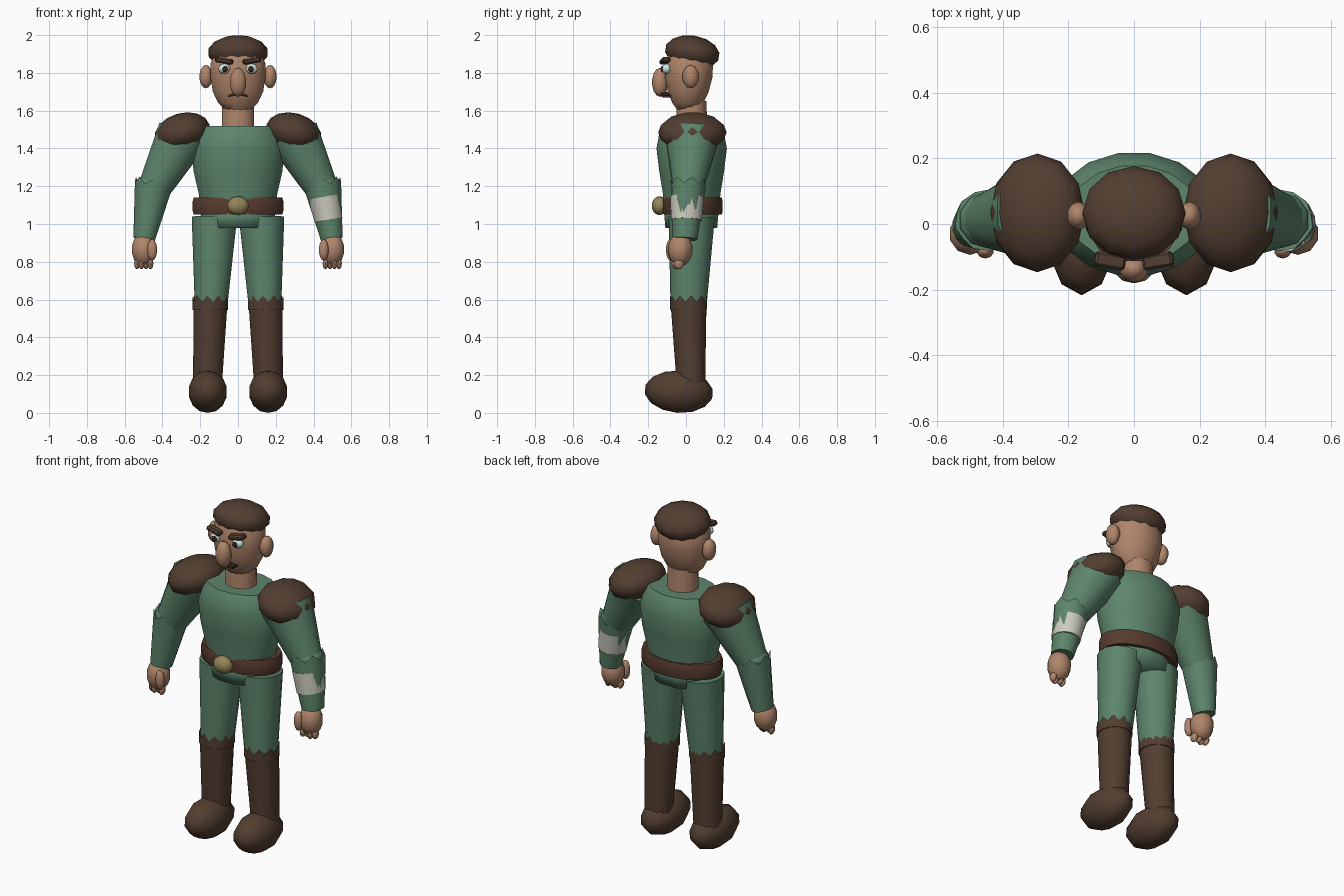
import bpy, bmesh, math
from mathutils import Vector, Matrix

cube = bpy.data.objects.get("Cube")
if cube:
    bpy.data.objects.remove(cube, do_unlink=True)


def colour(name, rgb):
    m = bpy.data.materials.new(name)
    m.use_nodes = True
    m.diffuse_color = (*rgb, 1)
    bsdf = m.node_tree.nodes["Principled BSDF"]
    bsdf.inputs["Base Color"].default_value = (*rgb, 1)
    bsdf.inputs["Roughness"].default_value = 0.9
    return m


GREEN = colour("green cloth", (0.11, 0.235, 0.15))
BROWN = colour("brown leather", (0.085, 0.048, 0.03))
BELT = colour("belt leather", (0.095, 0.044, 0.028))
SKIN = colour("skin", (0.43, 0.235, 0.145))
BAND = colour("pale cloth", (0.60, 0.60, 0.52))
BRASS = colour("brass", (0.30, 0.24, 0.10))
WHITE = colour("eye white", (0.62, 0.80, 0.78))
DARK = colour("dark pupil", (0.035, 0.018, 0.012))


def finish(name, bm, mat, angle=50):
    bmesh.ops.recalc_face_normals(bm, faces=bm.faces)
    me = bpy.data.meshes.new(name)
    bm.to_mesh(me)
    bm.free()
    me.materials.append(mat)
    ob = bpy.data.objects.new(name, me)
    bpy.context.collection.objects.link(ob)
    bpy.ops.object.select_all(action="DESELECT")
    ob.select_set(True)
    bpy.context.view_layer.objects.active = ob
    bpy.ops.object.shade_smooth_by_angle(angle=math.radians(angle))
    return ob


def ball(name, mat, centre, radii, tilt_x=0, tilt_y=0, segs=10, rings=7):
    """Faceted ellipsoid, tilted in degrees about x and y."""
    bm = bmesh.new()
    bmesh.ops.create_uvsphere(bm, u_segments=segs, v_segments=rings, radius=1)
    rot = Matrix.Rotation(math.radians(tilt_y), 4, "Y") @ Matrix.Rotation(math.radians(tilt_x), 4, "X")
    bm.transform(Matrix.Translation(centre) @ rot @ Matrix.Diagonal((*radii, 1)))
    return finish(name, bm, mat, 65)


def loft(name, mat, rings, segs=12, rot=Matrix(), jag=0, angle=50):
    """Skin of stacked ellipses (x, y, z, rx, ry); jag makes the top rim ragged."""
    bm = bmesh.new()
    loops = []
    for k, (x, y, z, rx, ry) in enumerate(rings):
        loop = []
        for i in range(segs):
            a = 2 * math.pi * (i + 0.5) / segs
            drop = jag * (i % 2) if k == len(rings) - 1 else 0
            offset = rot @ Vector((rx * math.cos(a), ry * math.sin(a), -drop))
            loop.append(bm.verts.new(Vector((x, y, z)) + offset))
        loops.append(loop)
    for low, high in zip(loops, loops[1:]):
        for i in range(segs):
            j = (i + 1) % segs
            bm.faces.new((low[i], low[j], high[j], high[i]))
    bm.faces.new(loops[0])
    bm.faces.new(loops[-1])
    return finish(name, bm, mat, angle)


def limb(name, mat, low, high, r_low, r_high, segs=12, jag=0):
    """Tapered tube from a low point to a high point, square to its own axis."""
    axis = Vector(high) - Vector(low)
    rot = Vector((0, 0, 1)).rotation_difference(axis).to_matrix().to_4x4()
    return loft(name, mat, [(*low, *r_low), (*high, *r_high)], segs, rot, jag)


def block(name, mat, centre, size, tilt_y=0, turn_z=0):
    bm = bmesh.new()
    bmesh.ops.create_cube(bm, size=1)
    bm.transform(Matrix.Diagonal((*size, 1)))
    bmesh.ops.bevel(bm, geom=bm.edges[:], offset=0.008, segments=1, affect="EDGES")
    bm.transform(Matrix.Translation(centre) @ Matrix.Rotation(math.radians(turn_z), 4, "Z")
                 @ Matrix.Rotation(math.radians(tilt_y), 4, "Y"))
    return finish(name, bm, mat, 30)


# Torso, belt and pelvis
loft("torso", GREEN, [(0, .03, 1.08, .20, .15), (0, .03, 1.16, .212, .155),
                      (0, .03, 1.28, .24, .175), (0, .03, 1.40, .25, .19),
                      (0, .03, 1.48, .225, .175), (0, .03, 1.52, .20, .15)], 16)
loft("belt", BELT, [(0, .036, 1.05, .237, .155), (0, .036, 1.07, .243, .16),
                    (0, .036, 1.12, .243, .16), (0, .036, 1.14, .237, .155)], 20)
ball("belt_buckle", BRASS, (0, -.14, 1.097), (.06, .042, .05))
loft("pelvis", GREEN, [(0, .028, .98, .19, .142), (0, .028, 1.09, .21, .152)], 12, angle=180)

# Head
loft("neck", SKIN, [(0, .03, 1.50, .088, .083), (0, .03, 1.65, .085, .078)], 14)
loft("head", SKIN, [(0, .01, 1.60, .065, .055), (0, .01, 1.64, .108, .085),
                    (0, .012, 1.70, .138, .112), (0, .015, 1.78, .151, .13),
                    (0, .015, 1.85, .15, .132), (0, .02, 1.92, .12, .105)], 12)
ball("hair", BROWN, (0, .033, 1.908), (.161, .146, .09), tilt_x=-9, segs=12, rings=7)
ball("nose", SKIN, (0, -.137, 1.75), (.046, .043, .077))

# Moustache: a short strip with drooping ends
bm = bmesh.new()
rows = []
for i in range(7):
    t = i / 3 - 1
    mid = Vector((.052 * t, -.122 + .012 * t * t, 1.688 - .012 * t * t))
    h = .011 - .006 * abs(t)
    rows.append([bm.verts.new(mid + Vector((0, dy, dz)))
                 for dy, dz in ((-.014, -h), (-.014, h), (.03, h), (.03, -h))])
for a, b in zip(rows, rows[1:]):
    for i in range(4):
        bm.faces.new((a[i], a[i - 1], b[i - 1], b[i]))
bm.faces.new(rows[0])
bm.faces.new(rows[-1])
finish("moustache", bm, DARK)

for side, s in (("left", 1), ("right", -1)):
    # Face details
    ball(side + "_ear", SKIN, (.17 * s, .025, 1.78), (.036, .044, .062))
    ball(side + "_eye", WHITE, (.073 * s, -.103, 1.822), (.032, .025, .027))
    ball(side + "_pupil", DARK, (.068 * s, -.126, 1.82), (.015, .008, .017))
    block(side + "_eyebrow", BROWN, (.073 * s, -.112, 1.864), (.095, .046, .028),
          tilt_y=-9 * s, turn_z=10 * s)

    # Arm
    ball(side + "_shoulder_pad", BROWN, (.295 * s, .034, 1.485), (.15, .181, .102),
         tilt_y=16 * s, segs=12, rings=8)
    limb(side + "_upper_arm", GREEN, (.438 * s, .012, 1.20), (.295 * s, .033, 1.47),
         (.092, .086), (.142, .148))
    limb(side + "_forearm", GREEN, (.497 * s, -.006, .92), (.442 * s, .012, 1.235),
         (.059, .066), (.102, .094), 14, jag=.035)
    ball(side + "_elbow", GREEN, (.444 * s, .012, 1.21), (.094, .089, .06))

    # Hand with thumb and finger tips
    ball(side + "_palm", SKIN, (.50 * s, -.03, .865), (.066, .066, .088))
    ball(side + "_thumb", SKIN, (.454 * s, -.082, .863), (.027, .024, .057))
    for i in range(4):
        ball(f"{side}_finger_{i + 1}", SKIN, ((.463 + .024 * i) * s, -.05 + .012 * (i % 2), .79),
             (.015, .026, .03), segs=8, rings=6)

    # Leg
    limb(side + "_thigh", GREEN, (.143 * s, .013, .56), (.125 * s, .03, 1.035),
         (.088, .095), (.123, .122), 14)
    loft(side + "_boot_shaft", BROWN, [(.162 * s, .027, .12, .077, .074),
                                       (.147 * s, .014, .56, .092, .094)], 14)
    loft(side + "_boot_cuff", BROWN, [(.147 * s, .013, .545, .096, .098),
                                      (.147 * s, .013, .622, .096, .099)], 20, jag=.035)
    ball(side + "_boot_foot", BROWN, (.16 * s, -.038, .112), (.107, .183, .112), tilt_x=-4)

# Cloth band on one forearm
limb("arm_band", BAND, (.479 * s * -1, .002, 1.02), (.458 * s * -1, .006, 1.142),
     (.077, .084), (.088, .092), 12)
